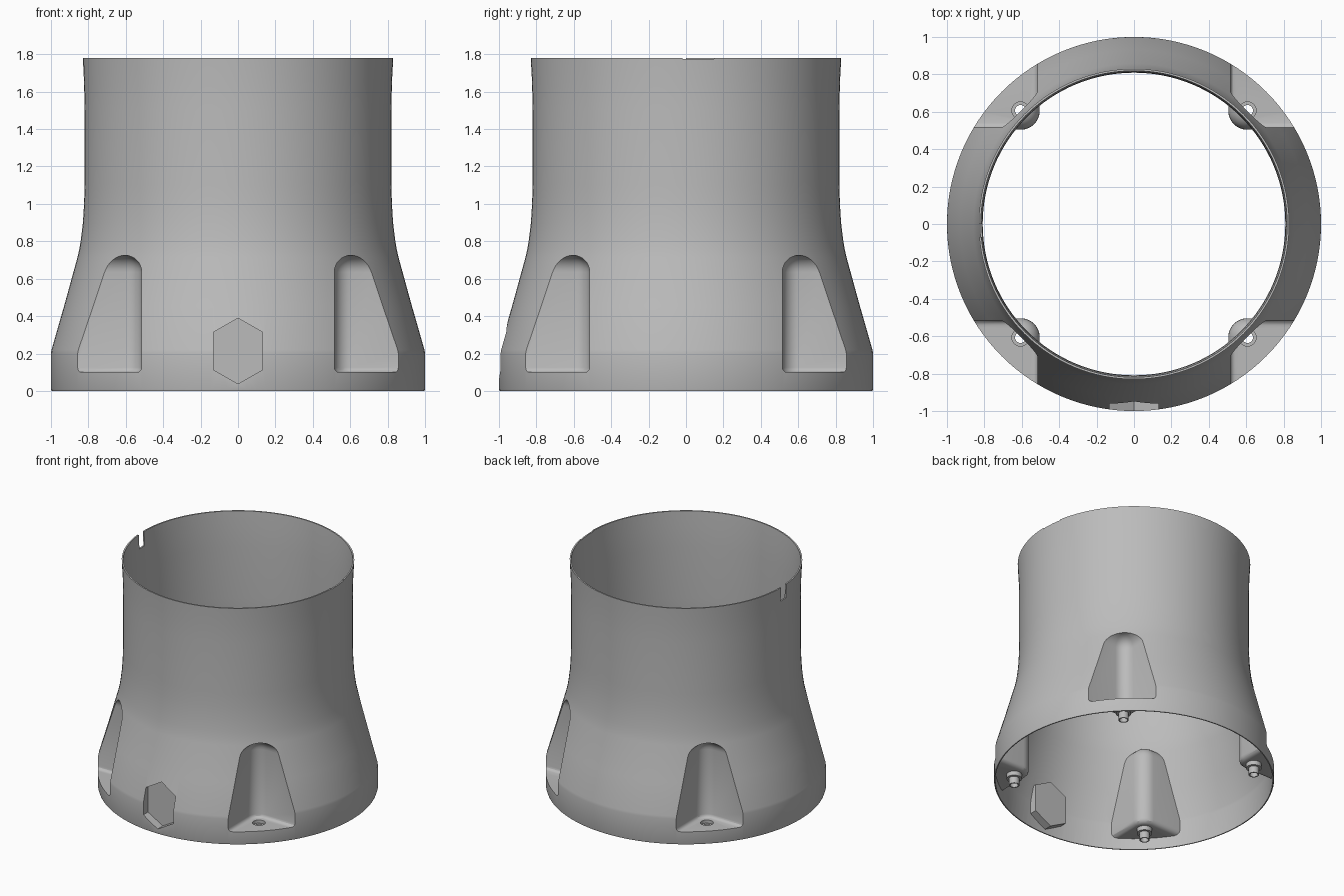
import bpy, bmesh, math
from mathutils import Matrix, Vector

if "Cube" in bpy.data.objects:
    bpy.data.objects.remove(bpy.data.objects["Cube"], do_unlink=True)

grey = bpy.data.materials.new("matte_grey")
grey.use_nodes = True
grey.diffuse_color = (0.5, 0.5, 0.5, 1)
grey.node_tree.nodes["Principled BSDF"].inputs["Base Color"].default_value = (0.5, 0.5, 0.5, 1)

WALL = 0.011
CORNERS = [(sx, sy) for sx in (-1, 1) for sy in (-1, 1)]


def finish(name, bm):
    bmesh.ops.recalc_face_normals(bm, faces=bm.faces[:])
    mesh = bpy.data.meshes.new(name)
    bm.to_mesh(mesh)
    bm.free()
    mesh.materials.append(grey)
    obj = bpy.data.objects.new(name, mesh)
    bpy.context.collection.objects.link(obj)
    return obj


def lathe(name, profile, steps, centre=(0, 0)):
    """Solid of revolution; the profile is closed onto the axis at both ends."""
    bm = bmesh.new()
    pts = [(0, profile[0][1])] + profile + [(0, profile[-1][1])]
    verts = [bm.verts.new((r, 0, z)) for r, z in pts]
    edges = [bm.edges.new(pair) for pair in zip(verts, verts[1:])]
    bmesh.ops.spin(bm, geom=verts + edges, cent=(0, 0, 0), axis=(0, 0, 1),
                   angle=math.tau, steps=steps, use_merge=True)
    bmesh.ops.remove_doubles(bm, verts=bm.verts[:], dist=1e-5)
    bmesh.ops.translate(bm, verts=bm.verts[:], vec=(*centre, 0))
    return finish(name, bm)


def box(name, lo, hi):
    bm = bmesh.new()
    lo, hi = Vector(lo), Vector(hi)
    bmesh.ops.create_cube(bm, size=1, matrix=Matrix.Translation((lo + hi) / 2)
                          @ Matrix.Diagonal((*(hi - lo), 1)))
    return finish(name, bm)


def corner_pocket(name, sx, sy, grow):
    """Block with a rounded inner corner and domed top."""
    lo, bottom, top, far = 0.515 - grow, 0.1 - grow, 0.725 + grow, 1.3
    bm = bmesh.new()
    bmesh.ops.create_cube(bm, size=1, matrix=Matrix.Translation(
        ((lo + far) / 2, (lo + far) / 2, (bottom + top) / 2))
        @ Matrix.Diagonal((far - lo, far - lo, top - bottom, 1)))

    def on(edge, axis, value):
        return all(abs(v.co[axis] - value) < 1e-4 for v in edge.verts)

    def inner(e):
        return not (on(e, 0, far) or on(e, 1, far))

    round_edges = [e for e in bm.edges if inner(e) and not on(e, 2, bottom)]
    bmesh.ops.bevel(bm, geom=round_edges, offset=0.09 + grow, segments=8,
                    profile=0.5, affect='EDGES')
    floor_edges = [e for e in bm.edges if inner(e) and on(e, 2, bottom)]
    bmesh.ops.bevel(bm, geom=floor_edges, offset=0.025 + grow, segments=3,
                    profile=0.5, affect='EDGES')
    bmesh.ops.scale(bm, vec=(sx, sy, 1), verts=bm.verts[:])
    return finish(name, bm)


def hex_block(name, grow):
    """Upright six-sided plug for the recess on the front."""
    half, low, high, tip = 0.13 + grow, 0.112 - grow / 2, 0.315 + grow / 2, 0.074
    outline = [(0, low - tip), (half, low), (half, high),
               (0, high + tip), (-half, high), (-half, low)]
    bm = bmesh.new()
    face = bm.faces.new([bm.verts.new((x, -1.1, z)) for x, z in outline])
    made = bmesh.ops.extrude_face_region(bm, geom=[face])["geom"]
    moved = [g for g in made if isinstance(g, bmesh.types.BMVert)]
    bmesh.ops.translate(bm, verts=moved, vec=(0, 0.165 + grow, 0))
    return finish(name, bm)


def combine(target, tool, operation):
    mod = target.modifiers.new("cut", 'BOOLEAN')
    mod.operation, mod.solver, mod.object = operation, 'EXACT', tool
    bpy.context.view_layer.objects.active = target
    bpy.ops.object.modifier_apply(modifier=mod.name)
    bpy.data.objects.remove(tool, do_unlink=True)


# Flared outer body and its hollow core
flare = [(1.0, 0.2), (0.997, 0.22), (0.93, 0.453), (0.858, 0.715), (0.848, 0.76),
         (0.84, 0.81), (0.829, 0.9), (0.823, 1.0), (0.82, 1.1), (0.82, 1.5),
         (0.823, 1.65), (0.83, 1.78)]
shell = lathe("flared_shell", [(0.997, 0), (1.0, 0.01)] + flare, 128)
core_top = flare[-1][0] - WALL
core = lathe("core", [(1 - WALL, -0.1)] + [(r - WALL, z) for r, z in flare]
             + [(core_top, 1.9)], 128)

# Pocket and recess walls stay solid inside the core
for sx, sy in CORNERS:
    combine(core, corner_pocket("pocket_wall", sx, sy, WALL), 'DIFFERENCE')
combine(core, hex_block("recess_wall", WALL), 'DIFFERENCE')
combine(shell, core, 'DIFFERENCE')

# Corner pockets and front recess
for sx, sy in CORNERS:
    combine(shell, corner_pocket("pocket", sx, sy, 0), 'DIFFERENCE')
combine(shell, hex_block("recess", 0), 'DIFFERENCE')

# Screw sleeves under each pocket floor, with countersunk through holes
for sx, sy in CORNERS:
    spot = (sx * 0.607, sy * 0.607)
    sleeve = [(0.037, 0.002), (0.037, 0.055), (0.055, 0.055), (0.055, 0.096)]
    hole = [(0.029, -0.1), (0.029, 0.075), (0.046, 0.075), (0.046, 0.14)]
    combine(shell, lathe("sleeve", sleeve, 24, spot), 'UNION')
    combine(shell, lathe("hole", hole, 24, spot), 'DIFFERENCE')

# Rim slot and shallow rim dip on opposite sides
combine(shell, box("slot", (-1, -0.07, 1.67), (-0.7, 0, 1.9)), 'DIFFERENCE')
combine(shell, box("dip", (0.7, -0.02, 1.774), (1, 0.15, 1.9)), 'DIFFERENCE')

bpy.ops.object.select_all(action='DESELECT')
shell.select_set(True)
bpy.context.view_layer.objects.active = shell
bpy.ops.object.shade_smooth_by_angle(angle=math.radians(30))
